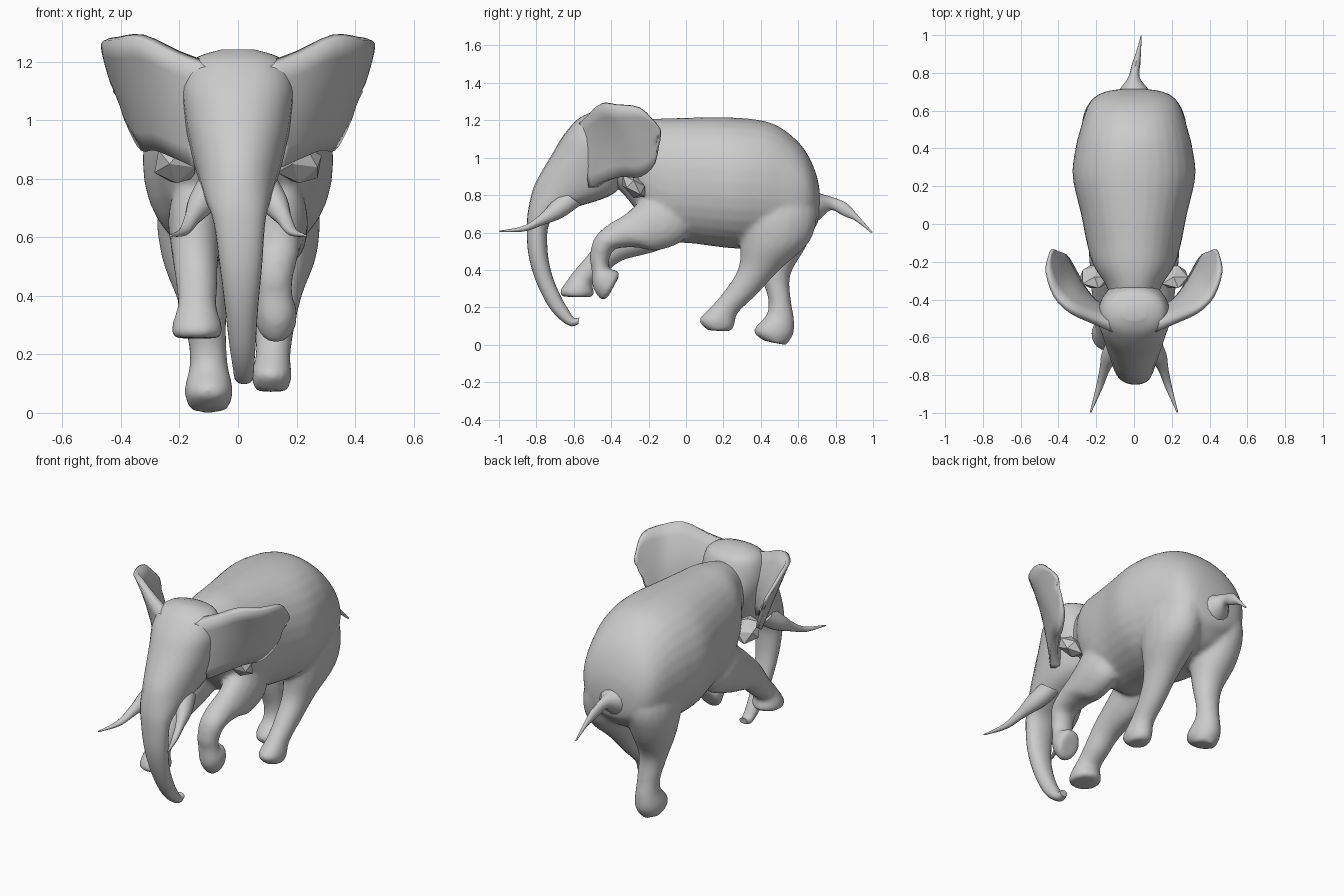
import bpy, bmesh, math
from mathutils import Vector


def smooth_rows(rows, steps):
    """Catmull-Rom interpolation between rows of numbers."""
    out = []
    for i in range(len(rows) - 1):
        a, b, c, d = (rows[max(i - 1, 0)], rows[i], rows[i + 1],
                      rows[min(i + 2, len(rows) - 1)])
        for s in range(steps):
            t = s / steps
            out.append([q + 0.5 * t * (r - p + t * (2 * p - 5 * q + 4 * r - u
                        + t * (3 * (q - r) + u - p)))
                        for p, q, r, u in zip(a, b, c, d)])
    return out + [list(rows[-1])]


def finish(name, bm, angle=40):
    bmesh.ops.recalc_face_normals(bm, faces=bm.faces[:])
    me = bpy.data.meshes.new(name)
    bm.to_mesh(me)
    bm.free()
    ob = bpy.data.objects.new(name, me)
    bpy.context.collection.objects.link(ob)
    bpy.ops.object.select_all(action='DESELECT')
    ob.select_set(True)
    bpy.context.view_layer.objects.active = ob
    if angle:
        bpy.ops.object.shade_smooth_by_angle(angle=math.radians(angle))
    return ob


def loft(name, rows, n=20, power=2.0, steps=4, side=1):
    """Skin of oval sections; row = x, front y, z, back y, z, half width."""
    bm = bmesh.new()
    rings = []
    for x, y1, z1, y2, z2, w in smooth_rows(rows, steps):
        ring = []
        for k in range(n):
            a = 2 * math.pi * k / n
            c, s = (math.copysign(abs(f) ** (2 / power), f)
                    for f in (math.cos(a), math.sin(a)))
            ring.append(bm.verts.new((side * (x + w * s),
                                      (y1 + y2) / 2 + c * (y1 - y2) / 2,
                                      (z1 + z2) / 2 + c * (z1 - z2) / 2)))
        rings.append(ring)
    for r, q in zip(rings, rings[1:]):
        for k in range(n):
            bm.faces.new((r[k], r[(k + 1) % n], q[(k + 1) % n], q[k]))
    bm.faces.new(rings[0])
    bm.faces.new(rings[-1])
    return finish(name, bm)


# Torso and neck: y, top z, bottom z, half width
torso = [(-.45, 1.14, .90, .11), (-.33, 1.185, .80, .145), (-.22, 1.205, .66, .215),
         (-.10, 1.21, .56, .25), (.05, 1.215, .54, .28), (.25, 1.215, .515, .325),
         (.40, 1.20, .515, .31), (.50, 1.165, .52, .285), (.60, 1.085, .55, .255),
         (.66, 1.0, .60, .22), (.70, .90, .64, .155), (.715, .82, .70, .06)]
body = loft("body_and_legs", [(0, y, t, y, b, w) for y, t, b, w in torso],
            n=32, power=2.15)

# Near hind leg, stepping forward
hind_right = loft("hind_leg_right", [
    (.11, .34, .88, .64, .92, .10), (.14, .28, .70, .70, .72, .135),
    (.145, .29, .54, .66, .55, .125), (.135, .28, .41, .50, .40, .085),
    (.125, .215, .30, .38, .27, .067), (.12, .14, .21, .285, .18, .06),
    (.115, .08, .15, .265, .135, .068), (.115, .072, .12, .255, .09, .066),
    (.115, .115, .078, .23, .07, .052)])

# Far hind leg, pushing off
hind_left = loft("hind_leg_left", [
    (-.11, .34, .88, .64, .92, .10), (-.14, .32, .70, .70, .71, .135),
    (-.14, .36, .52, .65, .54, .12), (-.12, .40, .37, .56, .38, .083),
    (-.105, .44, .24, .56, .25, .066), (-.10, .43, .16, .575, .16, .066),
    (-.10, .375, .10, .58, .10, .08), (-.10, .365, .06, .572, .05, .081),
    (-.10, .42, .02, .535, -.002, .062)])

# Both shoulders match; the near front leg folds back, the far one reaches out
shoulder = [(.11, -.17, .93, .02, .88, .06), (.14, -.24, .78, .02, .60, .095),
            (.145, -.33, .695, -.14, .505, .088)]
front_right = loft("front_leg_right", shoulder + [
    (.14, -.42, .64, -.27, .52, .08), (.135, -.49, .57, -.38, .51, .073),
    (.125, -.515, .47, -.41, .45, .063), (.125, -.505, .40, -.41, .405, .062),
    (.13, -.50, .31, -.375, .40, .07), (.13, -.455, .24, -.355, .385, .07),
    (.13, -.42, .25, -.36, .36, .055)])
front_left = loft("front_leg_left", shoulder + [
    (.145, -.45, .58, -.34, .45, .077), (.14, -.53, .475, -.43, .38, .07),
    (.14, -.595, .40, -.50, .325, .067), (.14, -.65, .325, -.495, .295, .083),
    (.14, -.677, .28, -.49, .27, .087), (.14, -.66, .257, -.51, .253, .075)],
    side=-1)

# Grow the legs out of the torso as one continuous skin
bpy.ops.object.select_all(action='DESELECT')
for ob in (hind_right, hind_left, front_right, front_left, body):
    ob.select_set(True)
bpy.context.view_layer.objects.active = body
bpy.ops.object.join()
skin = body.modifiers.new("skin", 'REMESH')
skin.mode, skin.voxel_size, skin.use_smooth_shade = 'VOXEL', .013, True
blend = body.modifiers.new("blend", 'SMOOTH')
blend.factor, blend.iterations = .5, 8

# Head running down into the curled trunk
loft("head_and_trunk", [
    (0, -.51, 1.242, -.43, 1.24, .06), (0, -.58, 1.205, -.35, 1.205, .155),
    (0, -.655, 1.12, -.31, 1.10, .19), (0, -.715, 1.02, -.29, .98, .182),
    (0, -.775, .92, -.34, .86, .16), (0, -.815, .84, -.42, .79, .14),
    (0, -.84, .74, -.63, .72, .112), (.005, -.85, .65, -.73, .65, .088),
    (.01, -.845, .50, -.74, .50, .072), (.012, -.81, .36, -.715, .37, .057),
    (.015, -.75, .23, -.67, .26, .046), (.018, -.69, .15, -.63, .19, .038),
    (.02, -.62, .10, -.60, .145, .032), (.02, -.575, .11, -.57, .145, .025)],
    n=24, steps=5, power=2.15)

# Tail
loft("tail", [
    (0, .66, .85, .66, .63, .12), (0, .715, .81, .715, .67, .075),
    (0, .78, .79, .775, .72, .03), (.012, .86, .755, .84, .69, .022),
    (.025, .92, .69, .91, .66, .012), (.038, .998, .602, .99, .597, .003)], n=12)

# Ear outline: top edge x, y, z then bottom edge x, y, z, root to tip
ear = [(.10, -.55, 1.19, .14, -.50, .84), (.21, -.51, 1.23, .20, -.44, .87),
       (.33, -.46, 1.285, .27, -.34, .90), (.415, -.38, 1.28, .32, -.24, .90),
       (.46, -.25, 1.265, .365, -.165, .97), (.445, -.16, 1.18, .42, -.15, 1.10)]


def make_ear(name, side):
    """Curved flap, thick where it grows out of the head."""
    bm = bmesh.new()
    cols = []
    for row in smooth_rows(ear, 3):
        top, low = Vector(row[:3]), Vector(row[3:])
        col = []
        for k in range(7):
            t = k / 6
            p = top.lerp(low, t)
            p.y += .02 * math.sin(math.pi * t)
            col.append(bm.verts.new((side * p.x, p.y, p.z)))
        cols.append(col)
    for a, b in zip(cols, cols[1:]):
        for k in range(6):
            bm.faces.new((a[k], b[k], b[k + 1], a[k + 1]))
    ob = finish(name, bm)
    thick = ob.vertex_groups.new(name="thickness")
    for i in range(len(cols) * 7):
        root = 1 - (i // 7) / (len(cols) - 1)
        bulge = .4 + .6 * math.sin(math.pi * (i % 7) / 6)
        thick.add([i], .15 + .85 * root ** 1.5 * bulge, 'REPLACE')
    mod = ob.modifiers.new("thickness", 'SOLIDIFY')
    mod.thickness, mod.offset, mod.vertex_group = .11, 0, thick.name


def make_fold(name, side):
    """Faceted fold of skin behind the jaw."""
    bm = bmesh.new()
    bmesh.ops.create_icosphere(bm, subdivisions=1, radius=1)
    for v in bm.verts:
        v.co = (side * .21 + v.co.x * .085, -.28 + v.co.y * .07,
                .85 + v.co.z * .065 - v.co.y * .035)
    finish(name, bm, 0)


# Mirrored ears, skin folds and tusks
for label, side in (("right", 1), ("left", -1)):
    make_ear("ear_" + label, side)
    make_fold("skin_fold_" + label, side)
    loft("tusk_" + label, [
        (.08, -.66, .82, -.56, .75, .06), (.12, -.72, .76, -.66, .68, .052),
        (.155, -.78, .695, -.765, .64, .028), (.185, -.87, .635, -.87, .605, .018),
        (.23, -.997, .61, -.997, .603, .004)], n=12, side=side)
